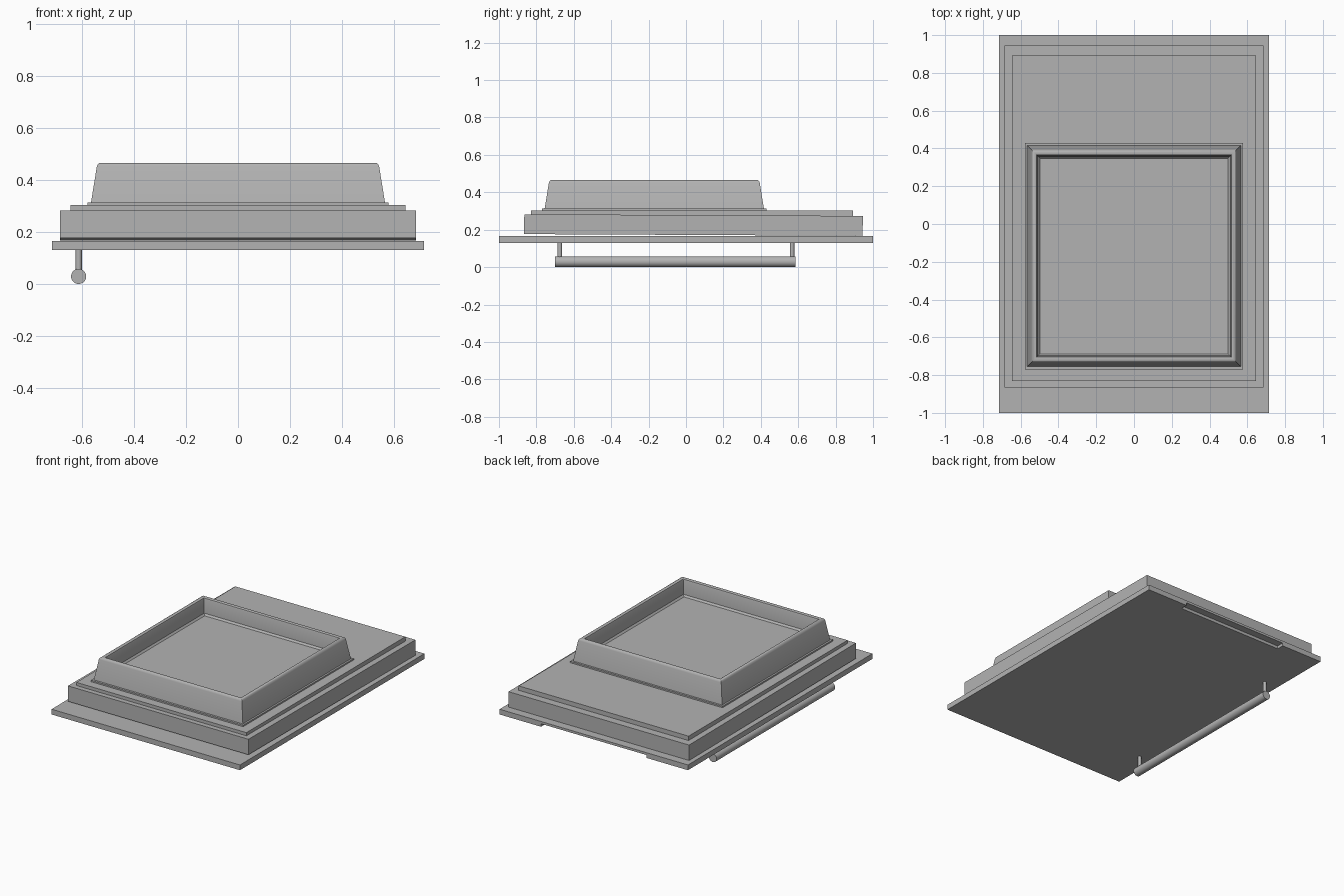
import bpy
import bmesh
import math
from mathutils import Matrix

default = bpy.data.objects.get("Cube")
if default:
    bpy.data.objects.remove(default, do_unlink=True)

GREY = (0.45, 0.45, 0.45, 1)
grey = bpy.data.materials.new("plain grey")
grey.use_nodes = True
grey.diffuse_color = GREY
grey.node_tree.nodes["Principled BSDF"].inputs["Base Color"].default_value = GREY


def finish(name, bm):
    bmesh.ops.recalc_face_normals(bm, faces=bm.faces)
    mesh = bpy.data.meshes.new(name)
    bm.to_mesh(mesh)
    bm.free()
    mesh.materials.append(grey)
    obj = bpy.data.objects.new(name, mesh)
    bpy.context.collection.objects.link(obj)
    return obj


def box(name, half_x, y0, y1, z0, z1, tilt=0):
    """Box centred on x, optionally tipped about the x axis."""
    bm = bmesh.new()
    bmesh.ops.create_cube(bm, size=1)
    bmesh.ops.scale(bm, vec=(2 * half_x, y1 - y0, z1 - z0), verts=bm.verts)
    bmesh.ops.rotate(bm, matrix=Matrix.Rotation(tilt, 3, "X"), verts=bm.verts)
    bmesh.ops.translate(bm, vec=(0, (y0 + y1) / 2, (z0 + z1) / 2), verts=bm.verts)
    return finish(name, bm)


def rod(name, radius, start, length, axis, sides=32):
    """Cylinder running from a start point along y or z."""
    bm = bmesh.new()
    bmesh.ops.create_cone(bm, cap_ends=True, segments=sides, radius1=radius,
                          radius2=radius, depth=length,
                          matrix=Matrix.Translation((0, 0, length / 2)))
    if axis == "Y":
        bmesh.ops.rotate(bm, matrix=Matrix.Rotation(-math.pi / 2, 3, "X"), verts=bm.verts)
    bmesh.ops.translate(bm, vec=start, verts=bm.verts)
    obj = finish(name, bm)
    smooth(obj)
    return obj


def smooth(obj):
    bpy.ops.object.select_all(action="DESELECT")
    obj.select_set(True)
    bpy.context.view_layer.objects.active = obj
    bpy.ops.object.shade_smooth_by_angle(angle=math.radians(35))


# Outer door panel with a finger recess under its back edge
panel = box("door_panel", 0.715, -1, 1, 0.13, 0.166)
cutter = box("recess_cutter", 0.4, 0.95, 1.1, 0.1, 0.15)
cutter.hide_render = True
cutter.hide_set(True)
recess = panel.modifiers.new("finger_recess", "BOOLEAN")
recess.object = cutter
recess.operation = "DIFFERENCE"
recess.solver = "EXACT"

# Stepped inner layers; the lower one sits slightly tipped
box("inner_body", 0.685, -0.865, 0.945, 0.172, 0.278, tilt=-0.005)
box("liner_plate", 0.645, -0.83, 0.893, 0.26, 0.304)
box("rim_flange", 0.578, -0.77, 0.43, 0.295, 0.314)

# Raised tray: rectangular rings from the outer foot over the rim to the floor
# Each ring is (inset from the foot, height)
rings = [(0, 0.305), (0.002, 0.316), (0.024, 0.452), (0.028, 0.461), (0.034, 0.465),
         (0.046, 0.465), (0.052, 0.461), (0.055, 0.452), (0.06, 0.362), (0.07, 0.35)]
bm = bmesh.new()
loops = []
for inset, z in rings:
    x, y0, y1 = 0.567 - inset, -0.757 + inset, 0.418 - inset
    loops.append([bm.verts.new((px, py, z))
                  for px, py in ((-x, y0), (x, y0), (x, y1), (-x, y1))])
for lower, upper in zip(loops, loops[1:]):
    for i in range(4):
        j = (i + 1) % 4
        bm.faces.new((lower[i], lower[j], upper[j], upper[i]))
bm.faces.new(loops[-1])
bm.faces.new(loops[0][::-1])
tray = finish("raised_tray", bm)
smooth(tray)

# Bar handle on two posts
HANDLE_X = -0.613
rod("handle_bar", 0.029, (HANDLE_X, -0.7, 0.029), 1.285, "Y")
for label, y in (("front", -0.675), ("back", 0.567)):
    rod(label + "_handle_post", 0.012, (HANDLE_X, y, 0.04), 0.095, "Z", sides=16)
